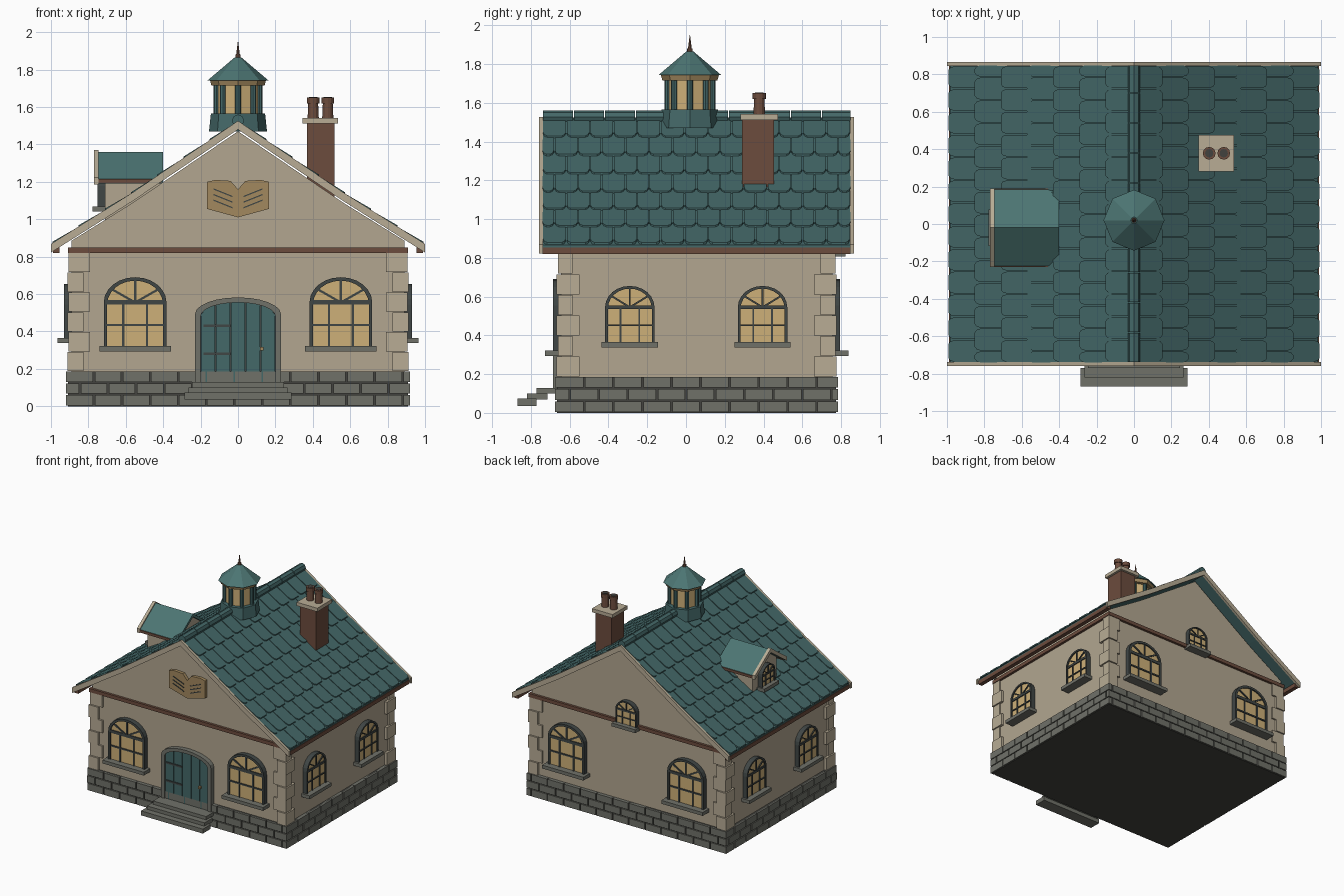
import bpy, bmesh
from math import pi, cos, sin
from mathutils import Matrix, Vector

cube = bpy.data.objects.get("Cube")
if cube:
    bpy.data.objects.remove(cube)


def material(name, *rgb):
    mat = bpy.data.materials.new(name)
    lin = [((c / 255 + .055) / 1.055) ** 2.4 for c in rgb] + [1]
    mat.use_nodes = True
    mat.diffuse_color = lin
    mat.node_tree.nodes["Principled BSDF"].inputs["Base Color"].default_value = lin
    return mat


STONE = material("grey stone", 112, 113, 105)
MORTAR = material("dark mortar", 66, 66, 62)
PLASTER = material("beige plaster", 178, 166, 144)
TRIM = material("pale trim", 184, 172, 149)
TILE = material("teal tile", 68, 104, 104)
COPPER = material("light teal metal", 76, 117, 115)
BROWN = material("brown wood", 108, 76, 61)
IRON = material("dark iron", 64, 70, 69)
GLOW = material("warm glass", 206, 176, 120)
BRASS = material("dull brass", 162, 136, 94)


class Part:
    """Collects solids into one named object."""

    def __init__(self, name, mat, matrix=Matrix()):
        self.name, self.mat, self.matrix, self.bm = name, mat, matrix, bmesh.new()

    def prism(self, points, depth):
        depth = Vector(depth)
        low = [self.bm.verts.new(p) for p in points]
        high = [self.bm.verts.new(Vector(p) + depth) for p in points]
        self.bm.faces.new(low)
        self.bm.faces.new(high[::-1])
        for i in range(len(low)):
            self.bm.faces.new((low[i - 1], low[i], high[i], high[i - 1]))
        return self

    def box(self, x0, x1, y0, y1, z0, z1):
        return self.prism([(x0, y0, z0), (x1, y0, z0), (x1, y1, z0), (x0, y1, z0)], (0, 0, z1 - z0))

    def along_y(self, profile, y0, y1):
        return self.prism([(x, y0, z) for x, z in profile], (0, y1 - y0, 0))

    def along_x(self, profile, x0, x1):
        return self.prism([(x0, y, z) for y, z in profile], (x1 - x0, 0, 0))

    def cone(self, x, y, z0, z1, r0, r1, sides=8):
        bmesh.ops.create_cone(self.bm, cap_ends=True, segments=sides, radius1=r0, radius2=r1, depth=z1 - z0,
                              matrix=Matrix.Translation((x, y, (z0 + z1) / 2)))
        return self

    def done(self):
        bmesh.ops.recalc_face_normals(self.bm, faces=self.bm.faces)
        mesh = bpy.data.meshes.new(self.name)
        self.bm.to_mesh(mesh)
        self.bm.free()
        mesh.materials.append(self.mat)
        obj = bpy.data.objects.new(self.name, mesh)
        obj.matrix_world = self.matrix
        bpy.context.collection.objects.link(obj)
        return obj


def spans(lo, hi, width, shift, gap):
    """Split a length into pieces, staggered by shift."""
    start = lo - shift
    while start < hi - gap * 2:
        a, b = max(lo, start + gap / 2), min(hi, start + width - gap / 2)
        if b - a > gap:
            yield a, b
        start += width


def arch(half, height, rise, steps=12):
    curve = [(half * cos(pi * i / steps), height - rise + rise * sin(pi * i / steps)) for i in range(steps + 1)]
    return [(half, 0)] + curve + [(-half, 0)]


MID = .055          # middle of the house in y
HX, HY = .89, .70   # wall half sizes

# Plinth with staggered stone courses
Part("plinth_core", MORTAR).box(-.91, .91, MID - .72, MID + .72, 0, .186).done()
blocks = Part("plinth_blocks", STONE)
for row in range(3):
    z0, z1 = row * .063 + .004, row * .063 + .06
    for s in (-1, 1):
        for a, b in spans(-.92, .92, .15, .075 * (row % 2), .009):
            blocks.box(a, b, MID + s * .70, MID + s * .73, z0, z1)
        for a, b in spans(MID - .73, MID + .73, .15, .075 * (row % 2), .009):
            blocks.box(s * .89, s * .92, a, b, z0, z1)
blocks.done()

# Walls with gables
gable = [(HX, .17), (HX, .885), (.56, 1.09), (0, 1.47), (-.56, 1.09), (-HX, .885), (-HX, .17)]
Part("walls", PLASTER).along_y(gable, MID - HY, MID + HY).done()
Part("wall_band", BROWN).box(-.91, .91, MID - .72, MID + .72, .82, .85).done()

# Corner quoins, long and short in turn
quoins = Part("corner_quoins", TRIM)
for sx in (-1, 1):
    for sy in (-1, 1):
        for i in range(6):
            lx, ly, out = (.12, .085, .015) if i % 2 else (.085, .12, .022)
            z = .188 + i * .106
            quoins.box(sx * (.91 - lx), sx * (HX + out), MID + sy * (.725 - ly), MID + sy * (HY + out), z, z + .102)
quoins.done()


# Main roof
def roof_z(x):
    return 1.52 - x * .68 if x < .56 else 1.139 - (x - .56) * .63


def roof_band(reach, top, bottom):
    xs = (-reach, -.56, 0, .56, reach)
    return [(x, roof_z(abs(x)) + top) for x in xs] + [(x, roof_z(abs(x)) + bottom) for x in xs[::-1]]


Y0, Y1 = -.74, .848
Part("roof_deck", TILE).along_y(roof_band(.985, -.004, -.035), Y0, Y1).done()
barges = Part("barge_boards", TRIM)
for y in (Y0 - .018, Y1 - .002):
    barges.along_y(roof_band(1, .006, -.04), y, y + .02)
barges.done()
tiles = Part("roof_tiles", TILE)
for side in (-1, 1):
    for row in range(7):
        x0, x1 = max(0, row * .14 - .02), min(.992, (row + 1) * .14 + .012)
        for a, b in spans(Y0, Y1, .122, .061 * (row % 2), .006):
            c = min(.02, (b - a) / 3)
            outline = [(a, x0), (b, x0), (b, x1 - .03), (b - c / 3, x1 - .01), (b - c, x1),
                       (a + c, x1), (a + c / 3, x1 - .01), (a, x1 - .03)]
            tiles.prism([(side * x, y, roof_z(x0) + .003 + (x - x0) / (x1 - x0) * (roof_z(x1) + .01 - roof_z(x0)))
                         for y, x in outline], (0, 0, -.012))
tiles.done()
ridge = Part("ridge_cap", TILE)
for a, b in spans(Y0, Y1, .16, 0, .005):
    ridge.along_y([(.033 * cos(k * pi / 4), 1.527 + .033 * sin(k * pi / 4)) for k in range(8)], a, b)
ridge.done()
fascia = Part("eave_fascia", BROWN)
for s in (-1, 1):
    fascia.box(s * .955, s * .99, Y0, Y1, .82, .853)
fascia.done()


# Arched windows: frame, pane, bars and sill
def window(name, loc, turn, w, h, rise):
    m = Matrix.Translation(loc) @ Matrix.Rotation(turn, 4, 'Z')
    a, t = w / 2, w * .055
    inner = arch(a - t, h - t, rise - t / 2)
    Part(name + "_frame", IRON, m).along_y(arch(a, h, rise) + inner[::-1], .01, -.04).done()
    Part(name + "_glass", GLOW, m).along_y(inner, .01, -.03).done()
    bars = Part(name + "_bars", IRON, m)
    spring, thin = h - rise, w * .018
    for u in (-w * .19, w * .19):
        bars.box(u - thin, u + thin, -.037, -.025, 0, spring)
    for z, k in ((spring / 2, 1), (spring, 2)):
        bars.box(t - a, a - t, -.038, -.025, z - thin * k, z + thin * k)
    for ang in (pi / 5, pi / 2, pi * 4 / 5):
        tip = Vector(((a - t) * cos(ang), (rise - t) * sin(ang)))
        n = Vector((-tip.y, tip.x)).normalized() * thin
        base = Vector((0, spring))
        bars.along_y([base - n, base + tip - n, base + tip + n, base + n], -.025, -.038)
    bars.done()
    out = .05 + w * .1
    Part(name + "_sill", STONE, m).box(-a - w * .07, a + w * .07, -out, .01, -.022, .006).done()


for s, label in ((-1, "right"), (1, "left")):
    window("front_window_" + label, (s * .55, MID - HY, .315), 0, .335, .375, .135)
    window("back_window_" + label, (s * .55, MID + HY, .315), pi, .335, .375, .135)
    for y, end in ((-.29, "front"), (.395, "back")):
        window(f"{label}_wall_window_{end}", (s * HX, y, .36), s * pi / 2, .255, .295, .11)
window("attic_window", (0, MID + HY, .83), pi, .19, .20, .08)

# Door with planks, stone surround, hinges and knob
door = Matrix.Translation((0, MID - HY, .12))
Part("door_surround", STONE, door).along_y(arch(.23, .462, .09) + arch(.20, .435, .075)[::-1], .01, -.04).done()
Part("door_back", IRON, door).along_y(arch(.20, .435, .075), .01, -.02).done()
planks = Part("door_planks", TILE, door)
for a, b in spans(-.20, .20, .08, 0, .005):
    xs = [a + (b - a) * i / 4 for i in range(5)]
    top = [(x, .36 + .075 * max(0, 1 - (x / .2) ** 2) ** .5) for x in xs]
    planks.along_y([(b, 0), (a, 0)] + top, -.01, -.03)
planks.done()
hinges = Part("door_hinges", IRON, door)
for z in (.16, .31):
    hinges.box(-.185, -.04, -.038, -.025, z - .007, z + .007)
hinges.done()
Part("door_knob", BRASS, door).box(.117, .135, -.05, -.025, .178, .196).done()

# Entrance steps
steps = Part("entrance_steps", STONE)
for i, half in enumerate((.285, .265, .245)):
    steps.box(-half, half, -.87 + i * .05, -.77 + i * .055, .036 + i * .032, .073 + i * .028)
steps.done()

# Open book emblem on the front gable
half_book = [(0, 1.01), (.165, 1.055), (.165, 1.20), (.12, 1.21), (.04, 1.205), (0, 1.16)]
front = MID - HY
Part("book_emblem", BRASS).along_y(half_book + [(-x, z) for x, z in half_book[:0:-1] if x], front, front - .025).done()
lines = Part("book_lines", IRON)
for s in (-1, 1):
    for z in (1.07, 1.10, 1.13):
        lines.along_y([(s * .03, z - .012), (s * .13, z + .028), (s * .13, z + .035), (s * .03, z - .005)],
                      front - .02, front - .029)
lines.done()

# Chimney with cap and two pots
Part("chimney_stack", BROWN).box(.37, .515, .29, .455, 1.1, 1.515).done()
Part("chimney_cap", TRIM).box(.345, .535, .28, .475, 1.512, 1.542).done()
pots, holes = Part("chimney_pots", BROWN), Part("pot_openings", MORTAR)
for x in (.402, .48):
    pots.cone(x, .378, 1.54, 1.63, .03, .026, 12).cone(x, .378, 1.62, 1.65, .034, .034, 12)
    holes.cone(x, .378, 1.645, 1.653, .022, .022, 12)
pots.done()
holes.done()

# Dormer on the right slope
DY = -.02
Part("dormer_walls", PLASTER).along_x([(DY - .16, .98), (DY + .16, .98), (DY + .16, 1.225), (DY, 1.335),
                                       (DY - .16, 1.225)], -.71, -.415).done()


def dormer_band(reach, ridge_z, eave_z, thick):
    top = [(DY - reach, eave_z), (DY, ridge_z), (DY + reach, eave_z)]
    return top + [(y, z - thick) for y, z in top[::-1]]


Part("dormer_roof", COPPER).along_x(dormer_band(.205, 1.36, 1.215, .025), -.75, -.40).done()
Part("dormer_barge", TRIM).along_x(dormer_band(.21, 1.37, 1.222, .035), -.77, -.745).done()
eaves = Part("dormer_eaves", BROWN)
for s in (-1, 1):
    eaves.box(-.745, -.41, DY + s * .19, DY + s * .211, 1.193, 1.214)
eaves.done()
window("dormer_window", (-.71, DY, 1.062), -pi / 2, .17, .17, .075)

# Cupola with lantern, roof and finial
CY = .02
Part("cupola_base", TILE).cone(0, CY, 1.47, 1.565, .155, .145).done()
Part("lantern_glass", GLOW).cone(0, CY, 1.55, 1.73, .112, .112).done()
posts = Part("lantern_posts", TILE)
for k in range(8):
    posts.cone(.115 * cos(k * pi / 4), CY + .115 * sin(k * pi / 4), 1.55, 1.73, .016, .016)
posts.done()
Part("lantern_cornice", BRASS).cone(0, CY, 1.715, 1.745, .142, .15).done()
Part("cupola_roof", COPPER).cone(0, CY, 1.742, 1.865, .163, .018).done()
Part("finial", BROWN).cone(0, CY, 1.86, 1.88, .014, .014).cone(0, CY, 1.87, 1.95, .011, .001).done()
